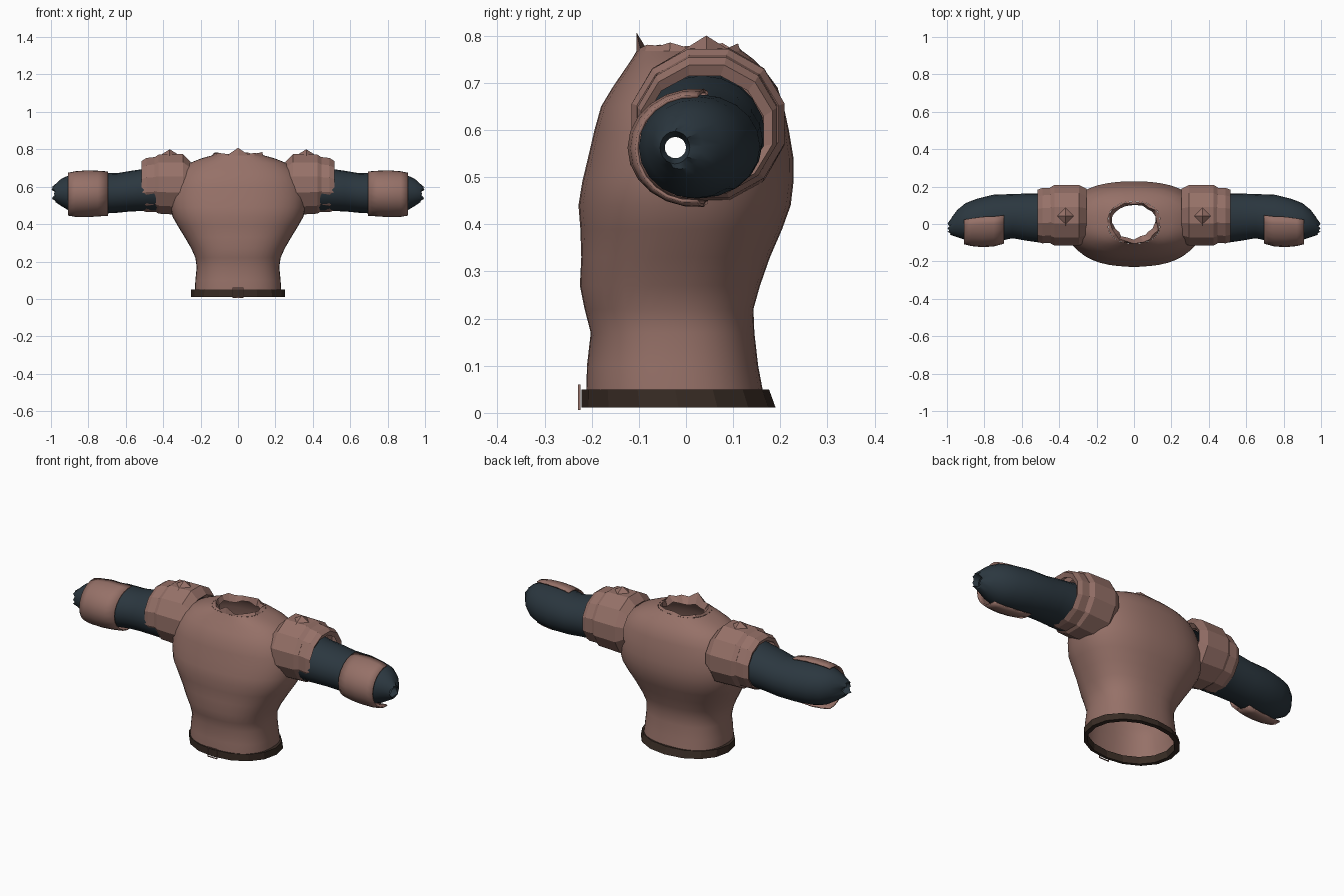
import bpy, bmesh, math, random

if "Cube" in bpy.data.objects:
    bpy.data.objects.remove(bpy.data.objects["Cube"])

random.seed(4)


def material(name, rgb):
    m = bpy.data.materials.new(name)
    m.diffuse_color = (*rgb, 1)
    m.use_nodes = True
    m.node_tree.nodes["Principled BSDF"].inputs["Base Color"].default_value = m.diffuse_color
    return m


CLOTH = material("dusty_rose_leather", (0.305, 0.165, 0.138))
DARK = material("dark_blue_cloth", (0.024, 0.038, 0.050))
BELT = material("dark_brown_leather", (0.040, 0.025, 0.018))


def add_object(name, bm, mat, smooth=None, mirror=False, thickness=0):
    bmesh.ops.recalc_face_normals(bm, faces=bm.faces)
    me = bpy.data.meshes.new(name)
    bm.to_mesh(me)
    bm.free()
    me.materials.append(mat)
    ob = bpy.data.objects.new(name, me)
    bpy.context.collection.objects.link(ob)
    if smooth:
        bpy.ops.object.select_all(action='DESELECT')
        ob.select_set(True)
        bpy.context.view_layer.objects.active = ob
        bpy.ops.object.shade_smooth_by_angle(angle=math.radians(smooth))
    if thickness:
        mod = ob.modifiers.new("thickness", 'SOLIDIFY')
        mod.thickness = thickness
    if mirror:
        ob.modifiers.new("mirror", 'MIRROR').use_axis = (True, False, False)
    return ob


def loft(rings, closed=True):
    """Skin a list of equally long point rings."""
    bm = bmesh.new()
    rows = [[bm.verts.new(p) for p in ring] for ring in rings]
    n = len(rows[0])
    for a, b in zip(rows, rows[1:]):
        for i in range(n if closed else n - 1):
            j = (i + 1) % n
            bm.faces.new((a[i], a[j], b[j], b[i]))
    return bm


def body_ring(z, hw, y0, y1, n=40, power=2.4):
    """Horizontal rounded section, wider than deep."""
    pts = []
    for i in range(n):
        t = 2 * math.pi * i / n
        c, s = math.cos(t), math.sin(t)
        x = math.copysign(abs(c) ** (2 / power), c) * hw
        y = math.copysign(abs(s) ** (2 / power), s) * (y1 - y0) / 2
        pts.append((x, y + (y0 + y1) / 2, z))
    return pts


def arm_ring(x, y0, y1, z0, z1, n=20, start=0, sweep=360, grow=1):
    """Upright section around the arm; angle 180 points to the front."""
    pts = []
    count = n if sweep == 360 else n + 1
    for i in range(count):
        t = math.radians(start + sweep * i / n)
        pts.append((x, (y0 + y1) / 2 + math.cos(t) * (y1 - y0) / 2 * grow,
                    (z0 + z1) / 2 + math.sin(t) * (z1 - z0) / 2 * grow))
    return pts


# Torso: tapered waist, broad chest, shoulders closing to the neck
torso = [(0.02, 0.232, -0.212, 0.168), (0.10, 0.228, -0.21, 0.153),
         (0.17, 0.221, -0.202, 0.145), (0.22, 0.228, -0.215, 0.143),
         (0.27, 0.250, -0.225, 0.157), (0.33, 0.285, -0.222, 0.178),
         (0.39, 0.322, -0.224, 0.204), (0.44, 0.350, -0.228, 0.222),
         (0.49, 0.362, -0.220, 0.228), (0.54, 0.365, -0.208, 0.228),
         (0.60, 0.355, -0.194, 0.218), (0.65, 0.335, -0.180, 0.207),
         (0.69, 0.305, -0.156, 0.194), (0.725, 0.262, -0.132, 0.168),
         (0.75, 0.200, -0.115, 0.143), (0.767, 0.140, -0.105, 0.120)]
bm = loft([body_ring(*r) for r in torso])
# armholes
holes = []
for f in bm.faces:
    c = f.calc_center_median()
    if abs(c.x) > 0.27 and math.hypot(c.y - 0.035, c.z - 0.59) < 0.115:
        holes.append(f)
bmesh.ops.delete(bm, geom=holes, context='FACES')
add_object("torso", bm, CLOTH, smooth=50)

# Ragged collar: torn lip that folds inwards, raised at the front
base = body_ring(0.767, 0.140, -0.105, 0.120, n=20)
lip, inner = [], []
for x, y, z in base:
    front = max(0, 1 - math.hypot(x, y + 0.105) / 0.05)
    k = random.uniform(0.84, 0.98)
    lip.append((x * k, y * k - front * 0.012,
                0.772 + random.uniform(0, 0.014) + front * 0.025))
    k = random.uniform(0.76, 0.88) - 0.12 * (y < 0) * (abs(x) > 0.05)
    inner.append((x * k, y * k, 0.748 + random.uniform(-0.012, 0.01)))
add_object("torn_collar", loft([base, lip, inner]), CLOTH)

# Belt around the hem, open underneath
belt = [(0.05, 0.226, -0.207, 0.162), (0.05, 0.25, -0.222, 0.176),
        (0.011, 0.252, -0.222, 0.190), (0.011, 0.228, -0.207, 0.166)]
bm = loft([body_ring(*r, n=16, power=2.1) for r in belt + belt[:1]])
bmesh.ops.remove_doubles(bm, verts=bm.verts, dist=1e-5)
add_object("belt", bm, BELT)

# Buckle: thin square frame
frame = []
for y, h in ((-0.229, 0.030), (-0.229, 0.026), (-0.224, 0.026), (-0.224, 0.030), (-0.229, 0.030)):
    frame.append([(sx * h, y, 0.033 + sz * h * 0.9)
                  for sx, sz in ((-1, -1), (1, -1), (1, 1), (-1, 1))])
bm = loft(frame)
bmesh.ops.remove_doubles(bm, verts=bm.verts, dist=1e-5)
add_object("buckle_frame", bm, CLOTH)

# Sleeves with a ragged, open wrist
sleeve = [(0.29, -0.09, 0.165, 0.465, 0.72), (0.42, -0.10, 0.168, 0.465, 0.715),
          (0.50, -0.10, 0.163, 0.47, 0.695), (0.57, -0.09, 0.163, 0.468, 0.685),
          (0.65, -0.076, 0.160, 0.460, 0.672), (0.75, -0.098, 0.157, 0.455, 0.675),
          (0.84, -0.10, 0.135, 0.455, 0.672), (0.90, -0.086, 0.112, 0.470, 0.663),
          (0.945, -0.07, 0.075, 0.497, 0.642), (0.975, -0.06, 0.035, 0.517, 0.615)]
rings = [arm_ring(*r) for r in sleeve]
rings.append([(x + random.uniform(-0.016, 0.008), y, z)
              for x, y, z in arm_ring(0.99, -0.055, 0.008, 0.528, 0.597)])
rings.append(arm_ring(0.955, -0.045, 0.0, 0.54, 0.585))
add_object("sleeves", loft(rings), DARK, smooth=45, mirror=True)

# Forearm guards: half shells wrapped over the front of the sleeves
guard = [(0.695, -0.105, 0.17, 0.444, 0.682), (0.75, -0.120, 0.17, 0.440, 0.686),
         (0.81, -0.124, 0.17, 0.436, 0.688), (0.87, -0.118, 0.15, 0.438, 0.683),
         (0.91, -0.108, 0.13, 0.445, 0.675)]
bm = loft([arm_ring(*r, n=12, start=84, sweep=192) for r in guard], closed=False)
add_object("forearm_guards", bm, CLOTH, smooth=40, mirror=True, thickness=0.007)

# Shoulder armour: faceted main ring and a narrower outer band
main = [(0.275, -0.085, 0.175, 0.51, 0.715), (0.255, -0.10, 0.190, 0.50, 0.735),
        (0.295, -0.116, 0.210, 0.448, 0.775), (0.425, -0.116, 0.210, 0.455, 0.772),
        (0.447, -0.105, 0.197, 0.470, 0.757), (0.44, -0.09, 0.170, 0.48, 0.73)]
band = [(0.42, -0.100, 0.195, 0.465, 0.762), (0.49, -0.104, 0.194, 0.464, 0.754),
        (0.515, -0.096, 0.184, 0.472, 0.738), (0.505, -0.086, 0.165, 0.48, 0.715)]
for name, table in (("shoulder_main_ring", main), ("shoulder_outer_band", band)):
    bm = loft([arm_ring(*r, n=12, start=15, grow=1.03) for r in table])
    add_object(name, bm, CLOTH, mirror=True)

# Pyramid studs on top of the shoulders
bm = bmesh.new()
bmesh.ops.create_cone(bm, segments=4, radius1=0.056, radius2=0, depth=0.035, cap_ends=False)
bmesh.ops.translate(bm, verts=bm.verts, vec=(0.365, 0.043, 0.7825))
add_object("shoulder_studs", bm, CLOTH, mirror=True)
